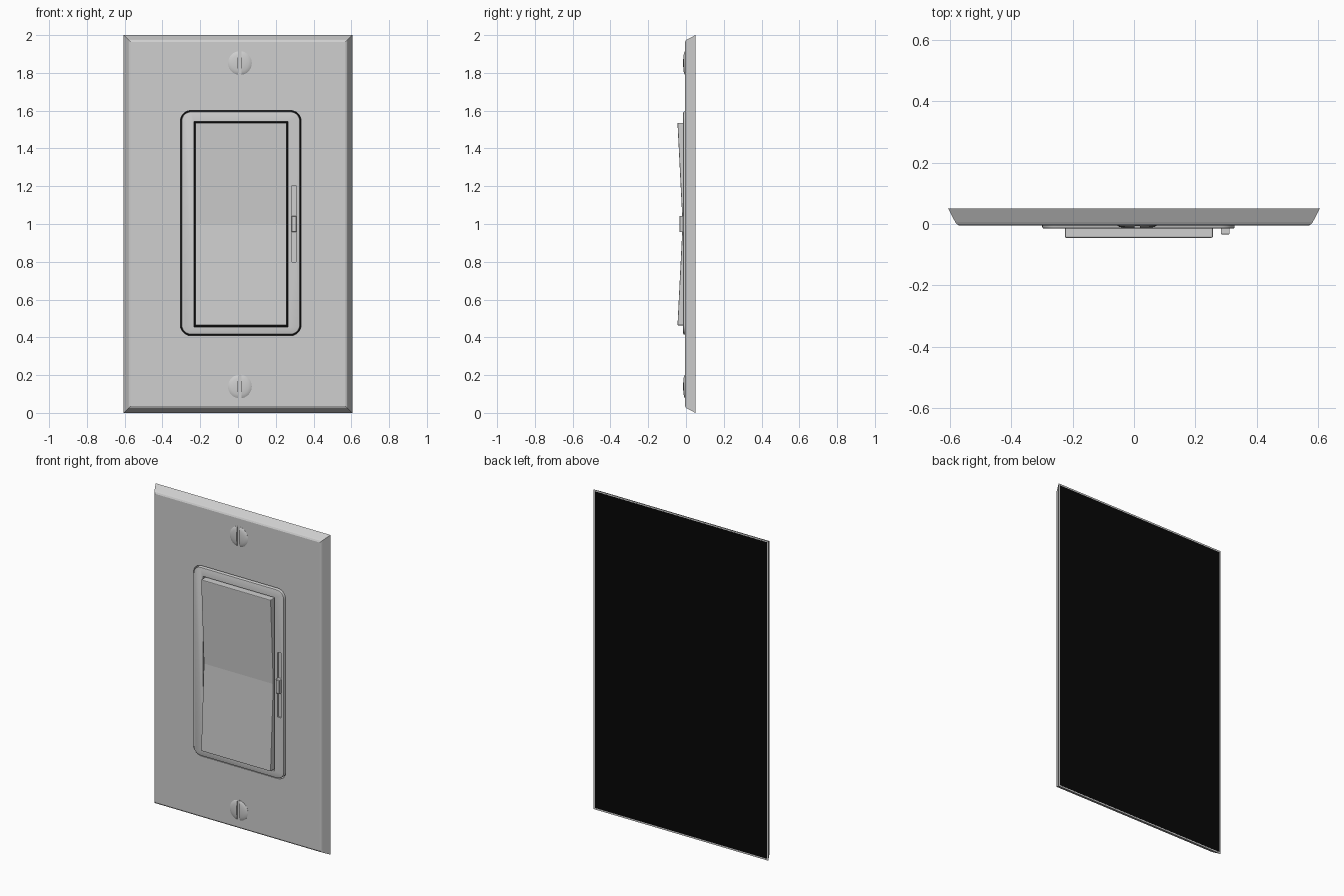
import bpy, bmesh, math
from mathutils import Vector

cube = bpy.data.objects.get("Cube")
if cube:
    bpy.data.objects.remove(cube, do_unlink=True)


def material(name, value):
    m = bpy.data.materials.new(name)
    m.use_nodes = True
    col = (value, value, value, 1)
    m.diffuse_color = col
    m.node_tree.nodes["Principled BSDF"].inputs["Base Color"].default_value = col
    return m


GREY = material("light grey plastic", 0.62)
BLACK = material("black backing", 0.002)


def rect(x0, x1, z0, z1, y, r=0.0, n=6):
    """Rectangle in the x-z plane at depth y, with optional corner radius."""
    if r == 0:
        return [(x1, y, z1), (x0, y, z1), (x0, y, z0), (x1, y, z0)]
    pts = []
    corners = [(x1 - r, z1 - r), (x0 + r, z1 - r), (x0 + r, z0 + r), (x1 - r, z0 + r)]
    for k, (cx, cz) in enumerate(corners):
        for i in range(n + 1):
            a = math.pi / 2 * (k + i / n)
            pts.append((cx + r * math.cos(a), y, cz + r * math.sin(a)))
    return pts


def circle(cx, cz, r, y, n=32):
    return [(cx + r * math.cos(2 * math.pi * i / n), y,
             cz + r * math.sin(2 * math.pi * i / n)) for i in range(n)]


def loft(name, rings, mat=GREY):
    """Closed solid through a list of equal-length rings."""
    bm = bmesh.new()
    loops = [[bm.verts.new(p) for p in ring] for ring in rings]
    for a, b in zip(loops, loops[1:]):
        for i in range(len(a)):
            j = (i + 1) % len(a)
            bm.faces.new((a[i], a[j], b[j], b[i]))
    bm.faces.new(loops[0])
    bm.faces.new(loops[-1])
    bmesh.ops.recalc_face_normals(bm, faces=bm.faces)
    mesh = bpy.data.meshes.new(name)
    bm.to_mesh(mesh)
    bm.free()
    mesh.materials.append(mat)
    ob = bpy.data.objects.new(name, mesh)
    bpy.context.collection.objects.link(ob)
    return ob


def activate(ob):
    bpy.ops.object.select_all(action='DESELECT')
    ob.select_set(True)
    bpy.context.view_layer.objects.active = ob


def cut(ob, rings):
    """Subtract a lofted solid from an object."""
    cutter = loft("cutter", rings)
    cutter.hide_render = True
    mod = ob.modifiers.new("cut", 'BOOLEAN')
    mod.operation = 'DIFFERENCE'
    mod.solver = 'EXACT'
    mod.object = cutter
    activate(ob)
    bpy.ops.object.modifier_apply(modifier=mod.name)
    bpy.data.objects.remove(cutter, do_unlink=True)


def smooth(ob, angle=30):
    activate(ob)
    bpy.ops.object.shade_smooth_by_angle(angle=math.radians(angle))


# Wall plate with sloped border and an opening for the insert
def plate_ring(inset, y):
    return rect(-0.605 + inset, 0.605 - inset, inset, 2 - inset, y)


plate = loft("wall_plate", [plate_ring(0, 0.05), plate_ring(0.023, 0.006),
                            plate_ring(0.027, 0.0), plate_ring(0.036, -0.005)])
BX0, BX1, BZ0, BZ1 = -0.299, 0.328, 0.415, 1.595
g = 0.006
cut(plate, [rect(BX0 - g, BX1 + g, BZ0 - g, BZ1 + g, y, 0.056) for y in (-0.1, 0.1)])

# Dark rear face, leaving a thin light rim
loft("back_panel", [rect(-0.595, 0.595, 0.01, 1.99, y) for y in (0.045, 0.0505)], BLACK)


# Insert frame with softened edge
def frame_ring(inset, y):
    return rect(BX0 + inset, BX1 - inset, BZ0 + inset, BZ1 - inset, y, 0.05 - inset)


frame = loft("insert_frame", [frame_ring(0, 0.046), frame_ring(0, -0.010),
                              frame_ring(0.002, -0.0135), frame_ring(0.006, -0.015)])
cut(frame, [rect(-0.232, 0.264, 0.456, 1.542, y) for y in (-0.1, 0.1)])
# Slider track
cut(frame, [rect(0.285, 0.308, 0.8, 1.205, y) for y in (-0.1, -0.006)])
smooth(frame)

# Rocker paddle: shallow V profile extruded across x
profile = [(0.046, 0.463), (-0.045, 0.463), (-0.018, 1.0), (-0.045, 1.535), (0.046, 1.535)]
rocker = loft("rocker_paddle", [[(x, y, z) for y, z in profile] for x in (-0.225, 0.257)])
bev = rocker.modifiers.new("soft_edges", 'BEVEL')
bev.width = 0.004
bev.segments = 2
bev.limit_method = 'ANGLE'
bev.angle_limit = math.radians(40)

# Slider knob
knob = loft("slider_knob", [rect(0.284, 0.311, 0.957, 1.043, -0.004),
                            rect(0.284, 0.311, 0.957, 1.043, -0.032),
                            rect(0.287, 0.308, 0.960, 1.040, -0.035)])

# Slotted dome screws
for label, cz in (("upper", 1.852), ("lower", 0.14)):
    dome = [(0.063, 0.0), (0.063, -0.006), (0.058, -0.009), (0.045, -0.0125),
            (0.025, -0.0145), (0.008, -0.015)]
    screw = loft(label + "_screw", [circle(0.01, cz, r, y) for r, y in dome])
    cut(screw, [rect(0.001, 0.019, cz - 0.1, cz + 0.1, y) for y in (-0.1, -0.006)])
    smooth(screw, 35)
